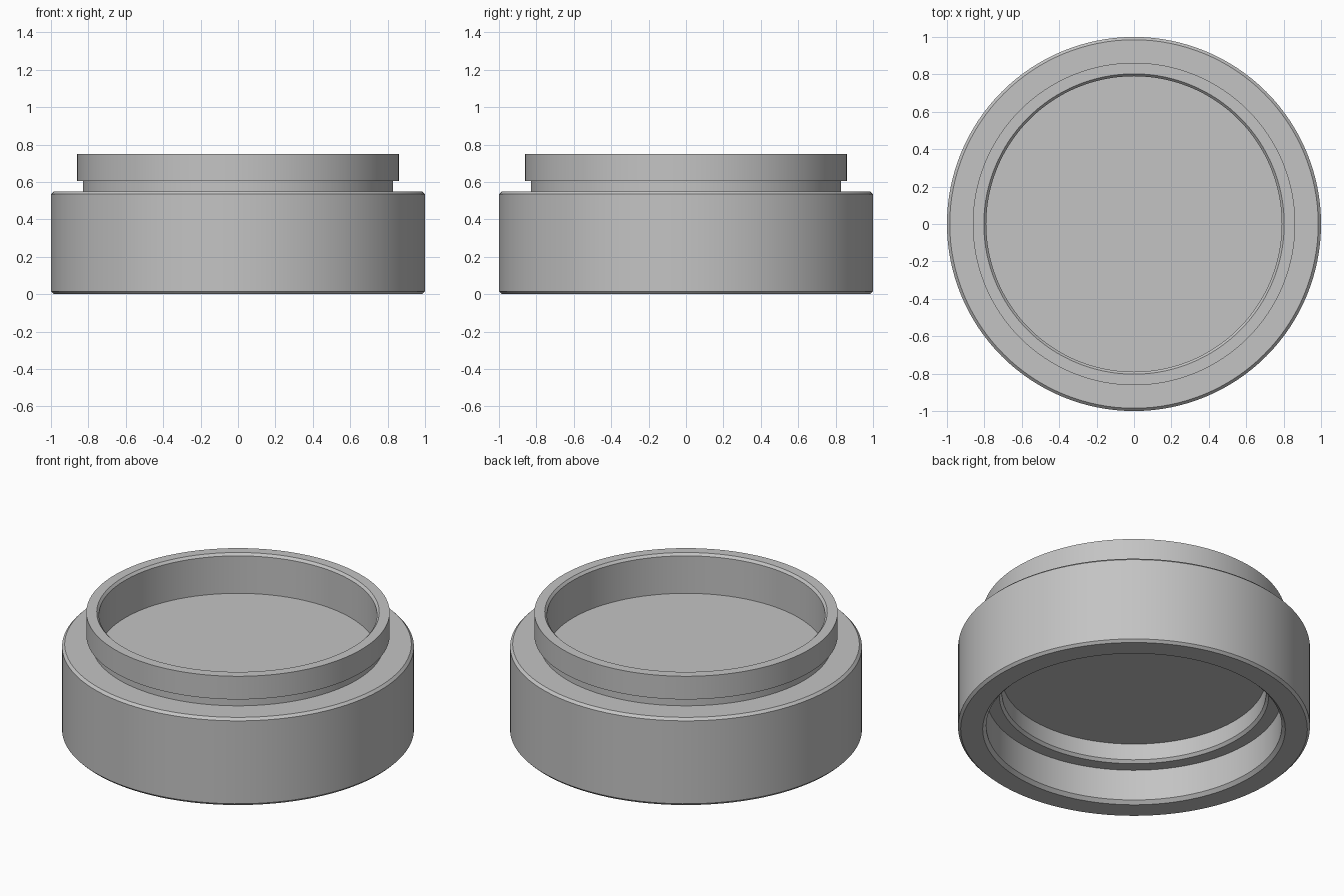
import bpy, bmesh, math

if "Cube" in bpy.data.objects:
    bpy.data.objects.remove(bpy.data.objects["Cube"], do_unlink=True)

SEGMENTS = 128

metal = bpy.data.materials.new("light grey metal")
metal.use_nodes = True
grey = (0.55, 0.55, 0.55, 1)
metal.diffuse_color = grey
metal.node_tree.nodes["Principled BSDF"].inputs["Base Color"].default_value = grey


def lathe(name, profile):
    """Spin a list of (radius, height) points into a solid with flat end caps."""
    bm = bmesh.new()
    rings = []
    for r, z in profile:
        rings.append([bm.verts.new((r * math.cos(a), r * math.sin(a), z))
                      for a in (math.tau * i / SEGMENTS for i in range(SEGMENTS))])
    for low, high in zip(rings, rings[1:]):
        for i in range(SEGMENTS):
            j = (i + 1) % SEGMENTS
            bm.faces.new((low[i], low[j], high[j], high[i]))
    bm.faces.new(rings[0])
    bm.faces.new(rings[-1])
    bmesh.ops.recalc_face_normals(bm, faces=bm.faces)
    mesh = bpy.data.meshes.new(name)
    bm.to_mesh(mesh)
    bm.free()
    mesh.materials.append(metal)
    obj = bpy.data.objects.new(name, mesh)
    bpy.context.collection.objects.link(obj)
    return obj


# Ring body: from the recess ceiling, out around the walls, in to the upper floor
housing = lathe("ring_housing", [
    (0.75, 0.335), (0.75, 0.232), (0.765, 0.215),    # lower seat
    (0.84, 0.215), (0.84, 0.02), (0.86, 0),          # lower socket
    (0.985, 0), (1, 0.015), (1, 0.535), (0.985, 0.55),  # outer wall
    (0.83, 0.55), (0.83, 0.605),                     # groove
    (0.862, 0.605), (0.862, 0.75),                   # upper collar
    (0.803, 0.75), (0.79, 0.735), (0.79, 0.5),       # collar bore
])

# Small locating notch in the lower seat
bpy.ops.mesh.primitive_cube_add(size=1, location=(0.785, -0.055, 0.23))
cutter = bpy.context.object
cutter.name = "notch_cutter"
cutter.scale = (0.1, 0.07, 0.07)
cutter.hide_render = True
cutter.data.materials.append(metal)

cut = housing.modifiers.new("notch", "BOOLEAN")
cut.operation = "DIFFERENCE"
cut.solver = "EXACT"
cut.object = cutter
bpy.ops.object.select_all(action="DESELECT")
housing.select_set(True)
bpy.context.view_layer.objects.active = housing
bpy.ops.object.modifier_apply(modifier=cut.name)
bpy.data.objects.remove(cutter, do_unlink=True)
bpy.ops.object.shade_smooth_by_angle(angle=math.radians(30))
